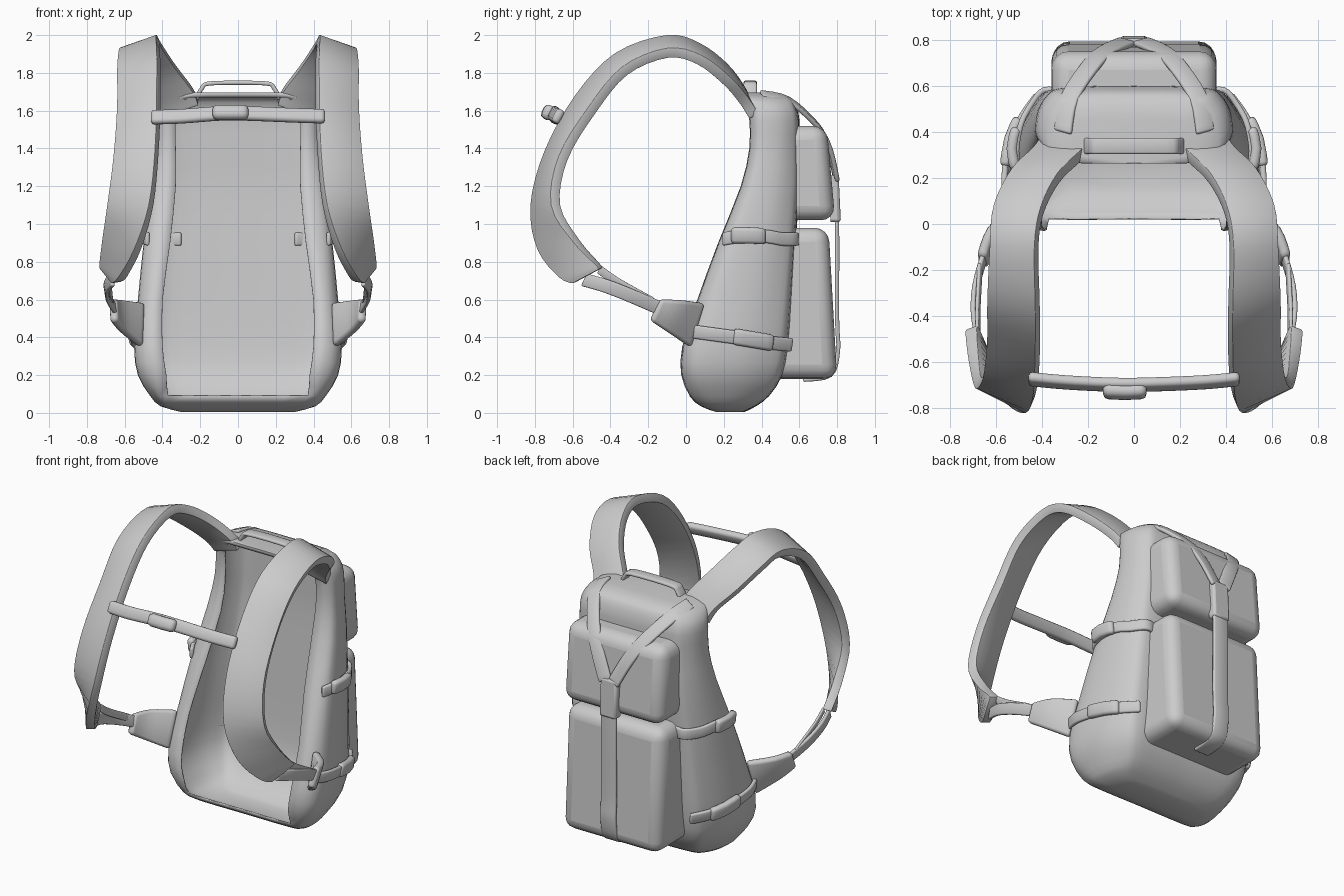
import bpy, bmesh, math
from mathutils import Vector

if "Cube" in bpy.data.objects:
    bpy.data.objects.remove(bpy.data.objects["Cube"])


def catmull(pts, steps):
    """Smooth curve through points of any dimension."""
    out = []
    n = len(pts)
    for i in range(n - 1):
        a, b, c, d = (pts[max(i - 1, 0)], pts[i], pts[i + 1], pts[min(i + 2, n - 1)])
        for s in range(steps):
            t = s / steps
            out.append(tuple(
                0.5 * (2 * q + (r - p) * t + (2 * p - 5 * q + 4 * r - u) * t * t
                       + (3 * q - p - 3 * r + u) * t ** 3)
                for p, q, r, u in zip(a, b, c, d)))
    out.append(tuple(pts[-1]))
    return out


def make(name, verts, faces, thick=0, offset=0, bevel=0, segs=2, mirror=False, angle=40):
    me = bpy.data.meshes.new(name)
    me.from_pydata(verts, [], faces)
    bm = bmesh.new()
    bm.from_mesh(me)
    bmesh.ops.recalc_face_normals(bm, faces=bm.faces)
    bm.to_mesh(me)
    bm.free()
    ob = bpy.data.objects.new(name, me)
    bpy.context.collection.objects.link(ob)
    bpy.ops.object.select_all(action='DESELECT')
    ob.select_set(True)
    bpy.context.view_layer.objects.active = ob
    bpy.ops.object.shade_smooth_by_angle(angle=math.radians(angle))
    if thick:
        m = ob.modifiers.new("thickness", 'SOLIDIFY')
        m.thickness, m.offset = thick, offset
    if bevel:
        m = ob.modifiers.new("round", 'BEVEL')
        m.width, m.segments = bevel, segs
        m.limit_method, m.angle_limit = 'ANGLE', math.radians(50)
    if mirror:
        m = ob.modifiers.new("mirror", 'MIRROR')
        m.use_mirror_merge = False
    return ob


def ribbon(name, pairs, thick, mirror=False, steps=4):
    """Band between two edge curves, given as (edge a, edge b) pairs."""
    rows = catmull([tuple(a) + tuple(b) for a, b in pairs], steps)
    verts = [v for r in rows for v in (r[:3], r[3:])]
    faces = [(2 * i, 2 * i + 1, 2 * i + 3, 2 * i + 2) for i in range(len(rows) - 1)]
    return make(name, verts, faces, thick, 0, thick * 0.38, 2, mirror)


def web(name, path, across, thick, mirror=False, steps=4):
    """Band of constant width along a centre path."""
    h = Vector(across) / 2
    return ribbon(name, [(Vector(p) - h, Vector(p) + h) for p in path], thick, mirror, steps)


def block(name, w, low, top, bevel, segs=4):
    """Rounded box, open towards the bag; low and top are (z, front y, back y)."""
    v = [(sx * w, y, z) for sx in (-1, 1)
         for y, z in ((low[1], low[0]), (low[2], low[0]), (top[2], top[0]), (top[1], top[0]))]
    f = [(0, 1, 2, 3), (4, 5, 6, 7)] + [(i, i + 1, i + 5, i + 4) for i in range(3)]
    return make(name, v, f, bevel=bevel, segs=segs)


# Main shell: stacked sections (z, half width, front y, back y, opening half width)
levels = [(0.005, .30, .16, .31, .22), (.035, .41, .08, .37, .32), (.09, .465, .02, .44, .37),
          (.20, .53, -.025, .51, .38), (.35, .55, -.02, .54, .40), (.60, .53, .06, .56, .40),
          (.90, .50, .17, .58, .36), (1.2, .46, .29, .60, .33), (1.4, .435, .335, .60, .33),
          (1.55, .43, .335, .60, .33), (1.62, .415, .32, .585, .31), (1.67, .37, .27, .555, .26),
          (1.695, .27, .265, .47, .2)]
STEP = 3
verts, faces = [], []
rings = catmull(levels, 2)
for z, w, yf, yb, xi in rings:
    d = yb - yf
    half = [(0, yf), (xi, yf), (w * .94, yf + .07 * d), (w, yf + .25 * d), (w * .97, yf + .6 * d),
            (w * .87, yf + .86 * d), (w * .75, yb - .01), (w * .4, yb), (0, yb)]
    half = catmull(half, STEP)
    ring = half + [(-x, y) for x, y in half[-2:0:-1]]
    verts += [(x, y, z) for x, y in ring]
n = len(ring)
for k in range(len(rings) - 1):
    for i in range(n):
        front = i < STEP or i >= n - STEP
        if front and 4 <= k < 22:      # open back panel
            continue
        j = (i + 1) % n
        faces.append((k * n + i, k * n + j, k * n + n + j, k * n + n + i))
faces.append(tuple(range(n)))
faces.append(tuple(range(len(verts) - n, len(verts))))
make("bag_shell", verts, faces, thick=.008, offset=-1, angle=50)

# Back pockets
block("lower_pocket", .355, (.18, .485, .80), (.98, .58, .755), .075)
block("upper_pocket", .36, (1.02, .585, .79), (1.52, .58, .745), .075)

# Y-shaped closing strap with buckle
web("closing_strap_arm", [(.31, .40, 1.685), (.28, .55, 1.65), (.18, .70, 1.515), (.11, .76, 1.40),
                          (.03, .795, 1.24)], (.075, .02, -.035), .024, mirror=True)
web("closing_strap", [(0, .79, 1.25), (0, .80, 1.0), (0, .80, .5), (0, .805, .33), (0, .765, .2), (0, .62, .175)],
    (.11, 0, 0), .022)
block("closing_buckle", .06, (1.01, .765, .82), (1.26, .765, .808), .015, 2)

# Carry handle
web("carry_handle", [(-.22, .34, 1.66), (-.19, .34, 1.72), (-.14, .34, 1.745), (.14, .34, 1.745),
                     (.19, .34, 1.72), (.22, .34, 1.66)], (0, .07, 0), .022)

# Padded shoulder straps: inner and outer edge points
ribbon("shoulder_strap", [
    ((.21, .32, 1.64), (.405, .36, 1.57)), ((.24, .29, 1.71), (.44, .31, 1.65)),
    ((.33, .20, 1.83), (.53, .22, 1.755)), ((.40, .06, 1.935), (.605, .07, 1.87)),
    ((.425, -.1, 1.975), (.62, -.1, 1.905)), ((.42, -.36, 1.885), (.63, -.325, 1.81)),
    ((.42, -.565, 1.67), (.63, -.50, 1.60)), ((.43, -.725, 1.38), (.65, -.65, 1.35)),
    ((.46, -.80, 1.1), (.68, -.69, 1.1)), ((.53, -.77, .87), (.70, -.58, .91)),
    ((.61, -.66, .72), (.71, -.47, .79)), ((.645, -.59, .69), (.705, -.45, .765))], .055, mirror=True)

# Lower webbing and hip wings
web("lower_webbing", [(.665, -.54, .705), (.695, -.42, .67), (.69, -.28, .615), (.65, -.13, .55)],
    (.01, .03, .065), .022, mirror=True)
web("loose_webbing", [(.68, -.46, .76), (.68, -.36, .69), (.67, -.18, .59)],
    (.01, .02, .04), .016, mirror=True)
ribbon("wing_pad", [((.66, -.19, .49), (.665, -.14, .60)), ((.61, -.10, .43), (.62, -.02, .595)),
                    ((.515, .02, .35), (.505, .09, .58))], .045, mirror=True)

# Side compression straps with buckles
web("upper_side_strap", [(.475, .195, .92), (.512, .29, .935), (.497, .42, .935), (.455, .51, .92),
                         (.39, .585, .92), (.30, .565, .92)], (0, 0, .07), .025, mirror=True)
web("upper_side_buckle", [(.515, .24, .94), (.53, .33, .94), (.51, .42, .935)],
    (.01, 0, .085), .045, mirror=True, steps=2)
web("lower_side_strap", [(.53, .04, .43), (.562, .15, .415), (.545, .33, .39), (.49, .46, .37),
                         (.42, .56, .36)], (.01, .01, .07), .025, mirror=True)
web("lower_side_buckle", [(.56, .25, .405), (.54, .37, .385), (.50, .46, .37)],
    (.01, .01, .085), .045, mirror=True, steps=2)

# Chest strap and buckle
web("chest_strap", [(-.46, -.675, 1.565), (-.3, -.69, 1.57), (-.1, -.70, 1.585), (.05, -.70, 1.585),
                    (.3, -.69, 1.575), (.46, -.675, 1.57)], (0, .035, .07), .045)
web("chest_buckle", [(-.135, -.725, 1.59), (-.04, -.73, 1.59), (.055, -.725, 1.59)],
    (0, .035, .07), .065, steps=2)
